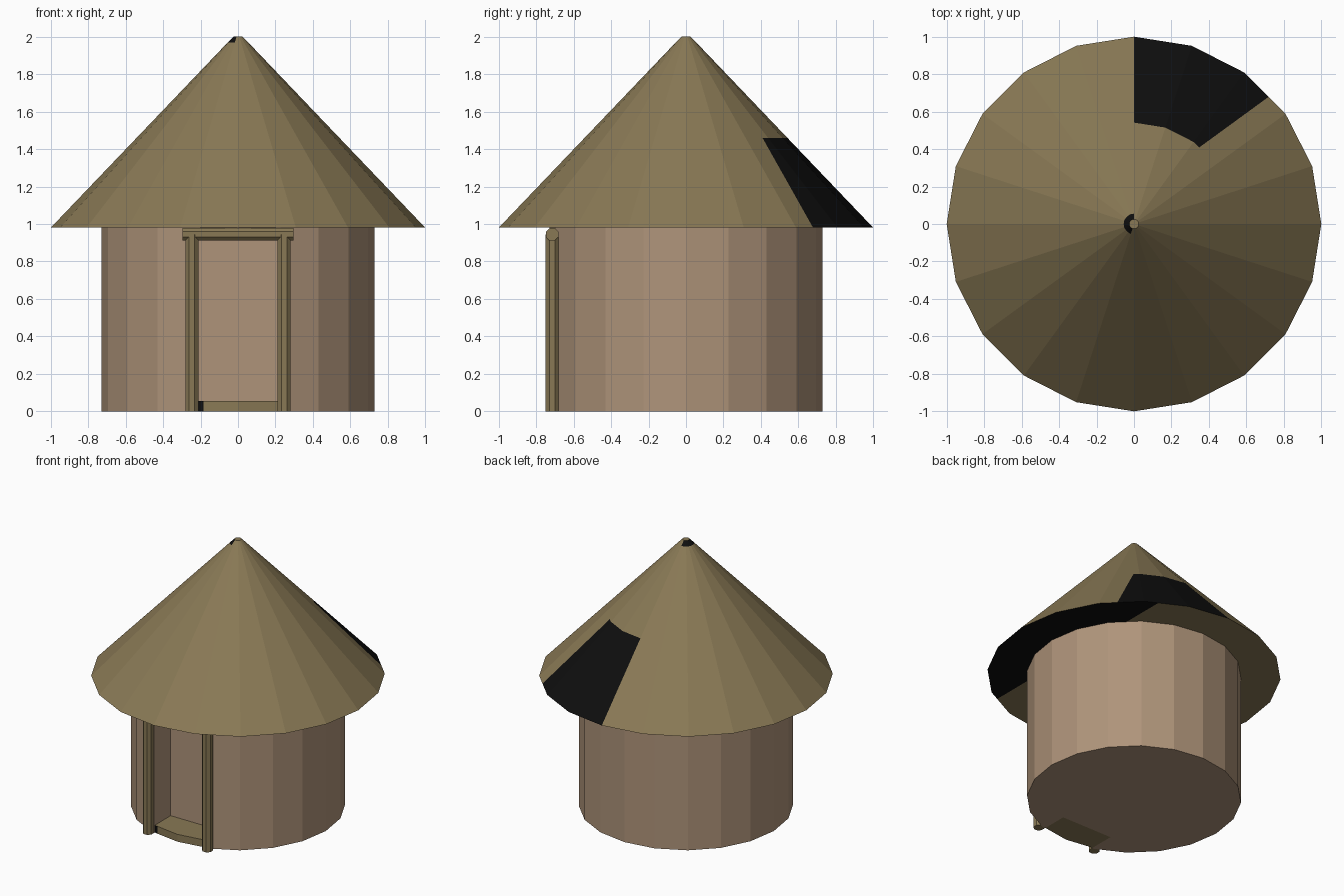
import bpy, bmesh, math
from mathutils import Vector

if "Cube" in bpy.data.objects:
    bpy.data.objects.remove(bpy.data.objects["Cube"])


def material(name, rgb):
    lin = [((c / 255 + 0.055) / 1.055) ** 2.4 if c > 10 else c / 255 / 12.92 for c in rgb]
    m = bpy.data.materials.new(name)
    m.diffuse_color = (*lin, 1)
    m.use_nodes = True
    m.node_tree.nodes["Principled BSDF"].inputs["Base Color"].default_value = m.diffuse_color
    return m


THATCH = material("olive_thatch", (137, 121, 85))
CLAY = material("clay_wall", (175, 148, 122))
BLACK = material("black_patch", (14, 14, 14))


def finish(name, bm, *mats):
    bmesh.ops.recalc_face_normals(bm, faces=bm.faces)
    me = bpy.data.meshes.new(name)
    bm.to_mesh(me)
    bm.free()
    for m in mats:
        me.materials.append(m)
    ob = bpy.data.objects.new(name, me)
    bpy.context.collection.objects.link(ob)
    return ob


def loft(rings):
    """Closed solid through rings of equal point count."""
    bm = bmesh.new()
    vs = [[bm.verts.new(p) for p in r] for r in rings]
    n = len(vs[0])
    for a, b in zip(vs, vs[1:]):
        for i in range(n):
            j = (i + 1) % n
            bm.faces.new((a[i], a[j], b[j], b[i]))
    bm.faces.new(vs[0][::-1])
    bm.faces.new(vs[-1])
    return bm


def ring(r, z, n=20, cx=0, cy=0, off=0.0):
    return [(cx + r * math.cos(off + math.tau * i / n),
             cy + r * math.sin(off + math.tau * i / n), z) for i in range(n)]


def cut(bm, faces, co, no):
    geom = set(faces)
    for f in faces:
        geom.update(f.edges)
        geom.update(f.verts)
    bmesh.ops.bisect_plane(bm, geom=list(geom), plane_co=co, plane_no=no)


def azimuth(f):
    c = f.calc_center_median()
    return math.degrees(math.atan2(c.y, c.x)) % 360


# Roof: blunt cone with dark patches on slope, tip and underside
bm = loft([ring(1, 0.98), ring(0.055, 1.969), ring(0.025, 2.0)])


def slope():
    return [f for f in bm.faces if 36 < azimuth(f) < 90
            and f.calc_center_median().z < 1.96 and abs(f.normal.z) < 0.95]


bm.normal_update()
cut(bm, slope(), (0, 0, 1.46), (0, 0, 1))
bm.normal_update()
edge_point = Vector((0.35, 0.41, 0))
edge_normal = Vector((-0.27, 0.37, 0)).normalized()
cut(bm, [f for f in slope() if azimuth(f) < 54], edge_point, edge_normal)
cut(bm, [f for f in bm.faces if f.calc_center_median().z < 0.985], (0.5, 0, 0), (1, 0, 0))
bm.normal_update()
for f in bm.faces:
    c = f.calc_center_median()
    az = azimuth(f)
    if c.z < 0.985:
        dark = c.x > 0.5
    elif c.z < 1.96:
        dark = az < 90 and c.z < 1.46 and (c - edge_point).dot(edge_normal) > 0
    else:
        dark = c.z < 1.995 and 90 < az < 252
    f.material_index = int(dark)
finish("thatched_roof", bm, THATCH, BLACK)

# Wall: 20-sided drum with a doorway recess cut into the front
wall = finish("round_wall", loft([ring(0.73, 0), ring(0.73, 0.985)]), CLAY)
box = [(-0.21, -1), (0.21, -1), (0.21, -0.5), (-0.21, -0.5)]
cutter = finish("door_cutter", loft([[(x, y, z) for x, y in box] for z in (-0.2, 0.94)]), CLAY)
cutter.hide_render = True
mod = wall.modifiers.new("doorway", 'BOOLEAN')
mod.operation = 'DIFFERENCE'
mod.solver = 'EXACT'
mod.object = cutter
bpy.context.view_layer.objects.active = wall
bpy.ops.object.modifier_apply(modifier=mod.name)
bpy.data.objects.remove(cutter)

# Threshold: board filling the recess floor, one dark sliver at its left end
plan = [(-0.21, -0.5), (-0.21, -0.688), (-0.185, -0.692), (0, -0.72), (0.21, -0.688), (0.21, -0.5)]
bm = loft([[(x, y, z) for x, y in plan] for z in (0, 0.055)])
for f in bm.faces:
    c = f.calc_center_median()
    f.material_index = int(-0.205 < c.x < -0.185 and c.y < -0.68)
finish("threshold", bm, THATCH, BLACK)

# Door posts
for side, x in (("left", -0.246), ("right", 0.246)):
    finish(side + "_door_post",
           loft([ring(0.038, z, 8, x, -0.715, math.pi / 8) for z in (0, 0.945)]), THATCH)

# Lintel: same pole laid across the posts
finish("lintel", loft([[(x, -0.715 + a, 0.945 + b) for a, b, _ in ring(0.036, 0, 8, off=math.pi / 8)]
                       for x in (-0.297, 0.295)]), THATCH)
